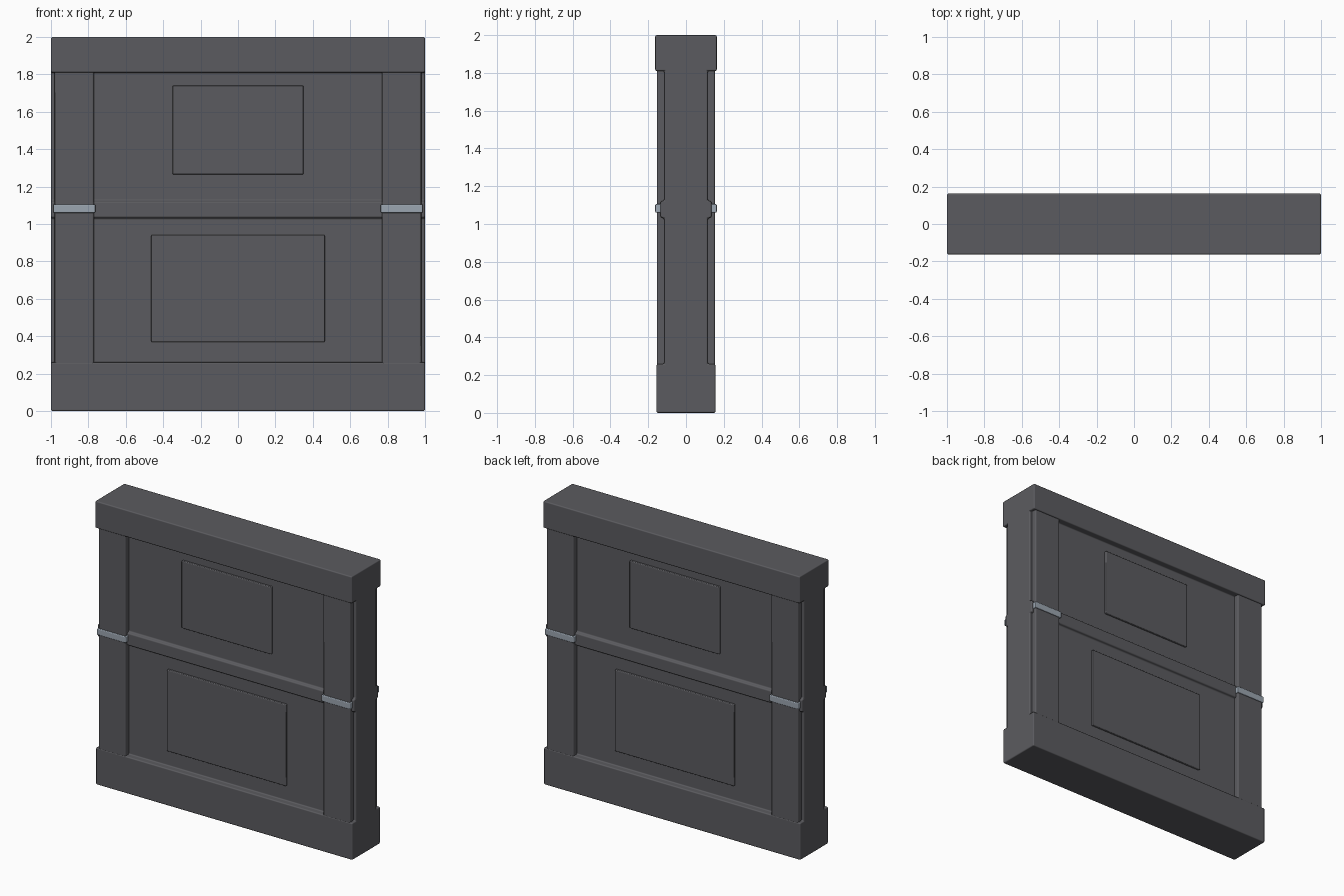
import bpy
import bmesh
from mathutils import Matrix, Vector

cube = bpy.data.objects.get("Cube")
if cube:
    bpy.data.objects.remove(cube, do_unlink=True)


def make_material(name, rgb):
    mat = bpy.data.materials.new(name)
    mat.use_nodes = True
    mat.diffuse_color = (*rgb, 1)
    bsdf = mat.node_tree.nodes["Principled BSDF"]
    bsdf.inputs["Base Color"].default_value = (*rgb, 1)
    bsdf.inputs["Roughness"].default_value = 0.6
    return mat


DARK = make_material("dark grey metal", (0.105, 0.105, 0.115))
LIGHT = make_material("light steel", (0.33, 0.38, 0.44))


def finish(name, bm, mat, bevel):
    """Turn a bmesh into a softly bevelled object."""
    bmesh.ops.recalc_face_normals(bm, faces=bm.faces)
    mesh = bpy.data.meshes.new(name)
    bm.to_mesh(mesh)
    bm.free()
    mesh.materials.append(mat)
    mesh.shade_smooth()
    obj = bpy.data.objects.new(name, mesh)
    bpy.context.collection.objects.link(obj)
    mod = obj.modifiers.new("soft_edges", "BEVEL")
    mod.width = bevel
    mod.segments = 2
    mod.limit_method = "ANGLE"
    mod.harden_normals = True
    return obj


def box(name, low, high, mat, bevel):
    low, high = Vector(low), Vector(high)
    bm = bmesh.new()
    bmesh.ops.create_cube(bm, size=1)
    size = Matrix.Diagonal((high - low).to_4d())
    bm.transform(Matrix.Translation((low + high) / 2) @ size)
    return finish(name, bm, mat, bevel)


# Wall body: half profile (depth, height) mirrored and extruded along x
WALL = 0.115
half = [(0.156, 0), (0.156, 0.26), (WALL, 0.26),
        (WALL, 1.03), (0.135, 1.035), (0.135, 1.12), (WALL, 1.125),
        (WALL, 1.81), (0.163, 1.81), (0.163, 2)]
profile = half + [(-y, z) for y, z in reversed(half)]
bm = bmesh.new()
face = bm.faces.new([bm.verts.new((-1, y, z)) for y, z in profile])
extruded = bmesh.ops.extrude_face_region(bm, geom=[face])["geom"]
moved = [v for v in extruded if isinstance(v, bmesh.types.BMVert)]
bmesh.ops.translate(bm, verts=moved, vec=(2, 0, 0))
finish("wall_body", bm, DARK, 0.008)

# Raised panels: half width, bottom, top
PANELS = {"upper_panel": (0.35, 1.265, 1.74), "lower_panel": (0.464, 0.368, 0.942)}

for face_name, s in (("front", -1), ("back", 1)):
    def slab(name, x0, x1, inner, outer, z0, z1, mat, bevel):
        y0, y1 = sorted((s * inner, s * outer))
        box(f"{face_name}_{name}", (x0, y0, z0), (x1, y1, z1), mat, bevel)

    for name, (w, z0, z1) in PANELS.items():
        slab(name, -w, w, 0.1, 0.131, z0, z1, DARK, 0.006)

    # Corner posts with steel clamps
    for side, m in (("left", 1), ("right", -1)):
        x0, x1 = sorted((m * 0.77, m * 0.98))
        slab(side + "_post", x0, x1, 0.08, 0.154, 0.2, 1.85, DARK, 0.01)
        x0, x1 = sorted((m * 0.762, m * 0.987))
        slab(side + "_clamp", x0, x1, 0.1, 0.163, 1.06, 1.105, LIGHT, 0.006)
